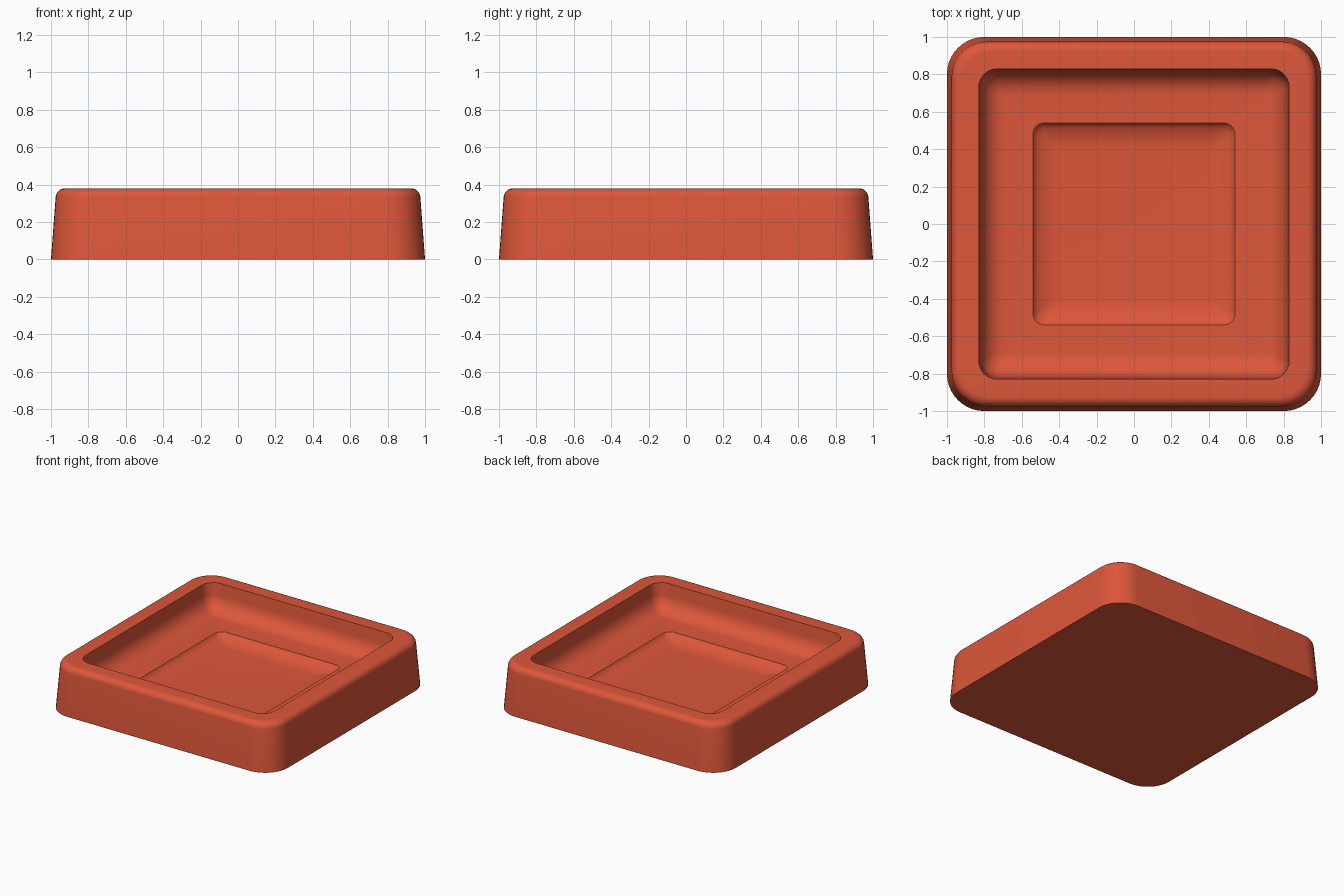
import bpy, bmesh
from math import sin, cos, pi, radians

if "Cube" in bpy.data.objects:
    bpy.data.objects.remove(bpy.data.objects["Cube"])

CORNER_STEPS = 10
ARC_STEPS = 8


def material(name, colour):
    mat = bpy.data.materials.new(name)
    mat.use_nodes = True
    mat.diffuse_color = colour
    mat.node_tree.nodes["Principled BSDF"].inputs["Base Color"].default_value = colour
    return mat


def rounded_square(bm, half, radius, z):
    """Ring of vertices around a square with rounded corners."""
    ring = []
    for corner in range(4):
        mid = pi / 4 + corner * pi / 2
        sx, sy = (1 if cos(mid) > 0 else -1), (1 if sin(mid) > 0 else -1)
        for i in range(CORNER_STEPS + 1):
            a = corner * pi / 2 + i / CORNER_STEPS * pi / 2
            ring.append(bm.verts.new((sx * (half - radius) + radius * cos(a),
                                      sy * (half - radius) + radius * sin(a), z)))
    return ring


def arc(cx, cz, rx, rz, start, end):
    """Profile points along an elliptical arc, angles in degrees."""
    angles = [radians(start + (end - start) * i / ARC_STEPS) for i in range(ARC_STEPS + 1)]
    return [(cx + rx * cos(a), cz + rz * sin(a)) for a in angles]


# Profile sections as (half width, height)
outer_wall = [(1.0, 0.0)] + arc(0.925, 0.33, 0.05, 0.05, 4, 90)
basin_wall = [(0.83, 0.38)] + arc(0.69, 0.30, 0.13, 0.13, 0, -90)
recess_wall = arc(0.40, 0.27, 0.20, 0.155, -45, -90)
recess_wall = [(0.54, 0.17)] + recess_wall[1:]

# Each height becomes a rounded square; inner corners tighten with depth
sections = [(w, 0.20 - (1.0 - w) * 0.5, z) for w, z in outer_wall]
sections += [(w, max(0.10 - (0.83 - w) * 0.6, 0.015), z) for w, z in basin_wall]
sections += [(w, max(0.06 - (0.54 - w) * 0.4, 0.005), z) for w, z in recess_wall]

# Dish body
bm = bmesh.new()
rings = [rounded_square(bm, *s) for s in sections]
for low, high in zip(rings, rings[1:]):
    for i in range(len(low)):
        j = (i + 1) % len(low)
        bm.faces.new((low[i], low[j], high[j], high[i]))
bm.faces.new(reversed(rings[0]))
bm.faces.new(rings[-1])
bmesh.ops.recalc_face_normals(bm, faces=bm.faces)

mesh = bpy.data.meshes.new("square_dish")
bm.to_mesh(mesh)
bm.free()
dish = bpy.data.objects.new("square_dish", mesh)
bpy.context.collection.objects.link(dish)
mesh.materials.append(material("terracotta_red", (0.72, 0.095, 0.042, 1)))

# Smooth fillets, sharp rims
bpy.ops.object.select_all(action="DESELECT")
dish.select_set(True)
bpy.context.view_layer.objects.active = dish
bpy.ops.object.shade_smooth_by_angle(angle=radians(30))
